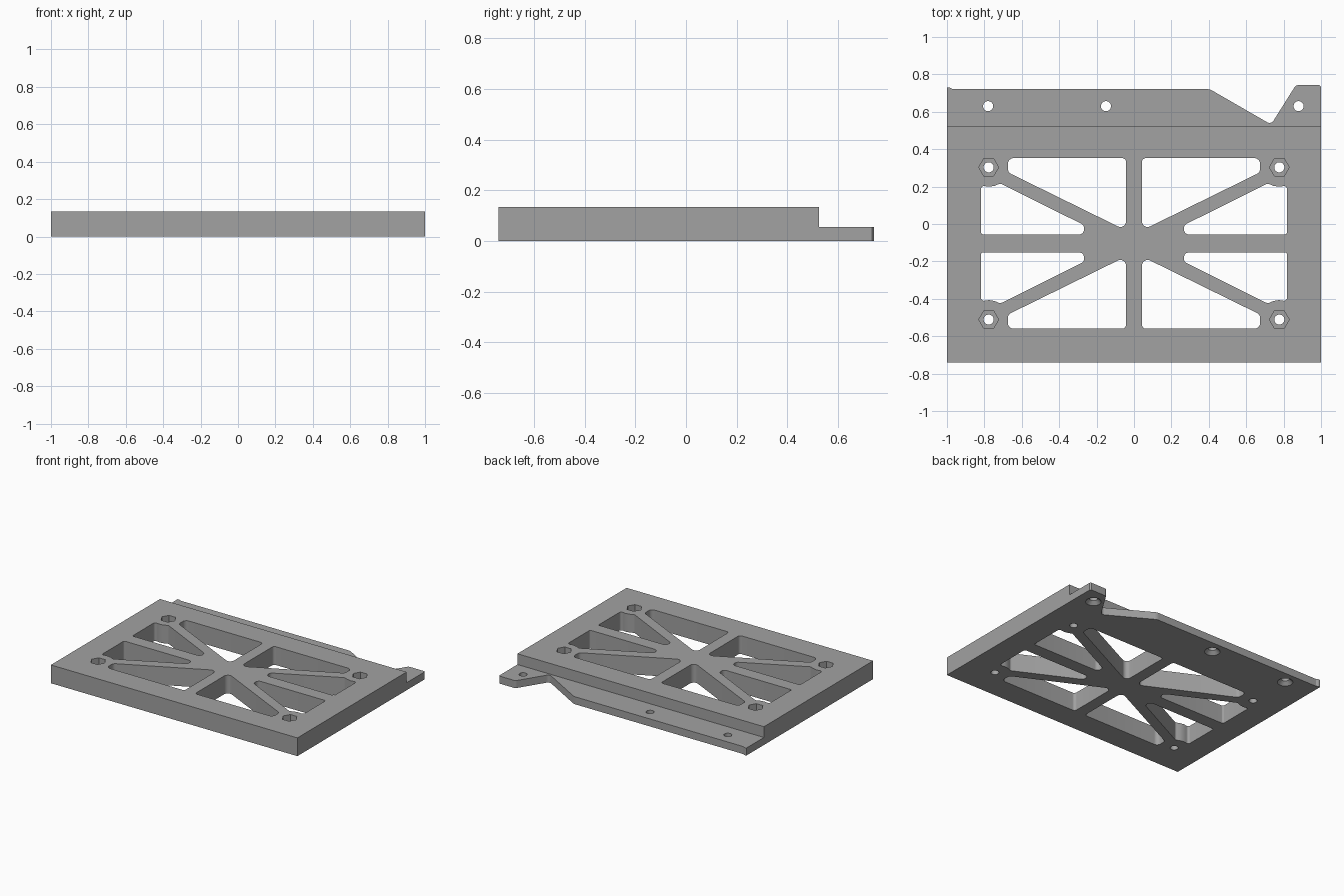
import bpy, bmesh, math
from mathutils import Vector, Matrix

cube = bpy.data.objects.get("Cube")
if cube:
    bpy.data.objects.remove(cube, do_unlink=True)

HEIGHT, LEDGE, STEP_Y, MID_Y = 0.134, 0.055, 0.525, -0.104

# Single grey finish
grey = bpy.data.materials.new("plain grey")
grey.use_nodes = True
colour = (0.36, 0.36, 0.36, 1)
grey.diffuse_color = colour
grey.node_tree.nodes["Principled BSDF"].inputs["Base Color"].default_value = colour


def fillet(corners, steps=8):
    """Outline with each corner (x, y, radius) replaced by an arc."""
    out = []
    for i, (x, y, r) in enumerate(corners):
        p = Vector((x, y))
        if r == 0:
            out.append(p)
            continue
        a = (Vector(corners[i - 1][:2]) - p).normalized()
        b = (Vector(corners[(i + 1) % len(corners)][:2]) - p).normalized()
        half = a.angle(b) / 2
        centre = p + (a + b).normalized() * r / math.sin(half)
        start = p + a * r / math.tan(half) - centre
        end = p + b * r / math.tan(half) - centre
        turn = math.atan2(start.x * end.y - start.y * end.x, start.dot(end))
        for k in range(steps + 1):
            out.append(centre + Matrix.Rotation(turn * k / steps, 2) @ start)
    return out


def prism(bm, points, direction):
    """Extrude a closed loop of 3D points."""
    face = bm.faces.new([bm.verts.new(p) for p in points])
    top = bmesh.ops.extrude_face_region(bm, geom=[face])["geom"]
    bmesh.ops.translate(bm, verts=[v for v in top if isinstance(v, bmesh.types.BMVert)],
                        vec=direction)


def upright(bm, outline, z0, z1):
    prism(bm, [(p[0], p[1], z0) for p in outline], (0, 0, z1 - z0))


def cone(bm, x, y, z0, z1, r0, r1, sides=32):
    place = Matrix.Translation((x, y, (z0 + z1) / 2))
    bmesh.ops.create_cone(bm, cap_ends=True, segments=sides, radius1=r0, radius2=r1,
                          depth=z1 - z0, matrix=place)


def make(name, bm):
    bmesh.ops.recalc_face_normals(bm, faces=bm.faces)
    mesh = bpy.data.meshes.new(name)
    bm.to_mesh(mesh)
    bm.free()
    ob = bpy.data.objects.new(name, mesh)
    bpy.context.collection.objects.link(ob)
    mesh.materials.append(grey)
    return ob


# Stepped plate with a thin rear flange
bm = bmesh.new()
side = [(-0.74, 0), (0.78, 0), (0.78, LEDGE), (STEP_Y, LEDGE), (STEP_Y, HEIGHT), (-0.74, HEIGHT)]
prism(bm, [(-1, y, z) for y, z in side], (2, 0, 0))
plate = make("mounting_plate", bm)

# Rear edge trim with the angled notch
bm = bmesh.new()
trim = [(-1.1, 0.729, 0), (-0.985, 0.729, 0), (-0.97, 0.721, 0), (0.405, 0.721, 0.06),
        (0.733, 0.532, 0.025), (0.865, 0.742, 0.02), (0.992, 0.742, 0), (1, 0.734, 0),
        (1.1, 0.734, 0), (1.1, 0.9, 0), (-1.1, 0.9, 0)]
upright(bm, fillet(trim), -0.1, 0.3)
cutters = [make("edge_trim_cutter", bm)]

# Eight weight-saving windows, mirrored about both centre lines
long_window = [(0.043, 0.456, 0.02), (0.674, 0.456, 0.03), (0.674, 0.38, 0.03), (0.043, 0.07, 0.03)]
side_window = [(0.267, 0.048, 0.027), (0.818, 0.048, 0.012), (0.818, 0.308, 0.016),
               (0.795, 0.306, 0), (0.775, 0.303, 0), (0.745, 0.308, 0),
               (0.715, 0.321, 0.02), (0.267, 0.098, 0.027)]
bm = bmesh.new()
for shape in (long_window, side_window):
    outline = fillet(shape)
    for sx in (-1, 1):
        for sy in (-1, 1):
            upright(bm, [(sx * p.x, MID_Y + sy * p.y) for p in outline], -0.1, 0.3)
cutters.append(make("window_cutter", bm))

# Through holes for screws
nut_spots = [(x, MID_Y + s * 0.407) for x in (-0.777, 0.777) for s in (-1, 1)]
flange_spots = [(x, 0.63) for x in (-0.78, -0.15, 0.88)]
bm = bmesh.new()
for x, y in nut_spots + flange_spots:
    cone(bm, x, y, -0.1, 0.3, 0.027, 0.027)
cutters.append(make("screw_hole_cutter", bm))

# Hexagonal nut pockets on top, countersinks underneath the flange
bm = bmesh.new()
for x, y in nut_spots:
    hexagon = [(x + 0.053 * math.cos(k * math.pi / 3), y + 0.053 * math.sin(k * math.pi / 3))
               for k in range(6)]
    upright(bm, hexagon, LEDGE, 0.3)
for x, y in flange_spots:
    cone(bm, x, y, -0.002, 0.025, 0.054, 0.026)
cutters.append(make("recess_cutter", bm))

# Apply the cuts
bpy.ops.object.select_all(action="DESELECT")
bpy.context.view_layer.objects.active = plate
plate.select_set(True)
for cutter in cutters:
    cutter.hide_render = True
    cut = plate.modifiers.new(cutter.name, "BOOLEAN")
    cut.operation = "DIFFERENCE"
    cut.solver = "EXACT"
    cut.object = cutter
    bpy.ops.object.modifier_apply(modifier=cut.name)
    bpy.data.objects.remove(cutter, do_unlink=True)
bpy.ops.object.shade_smooth_by_angle(angle=math.radians(25))
